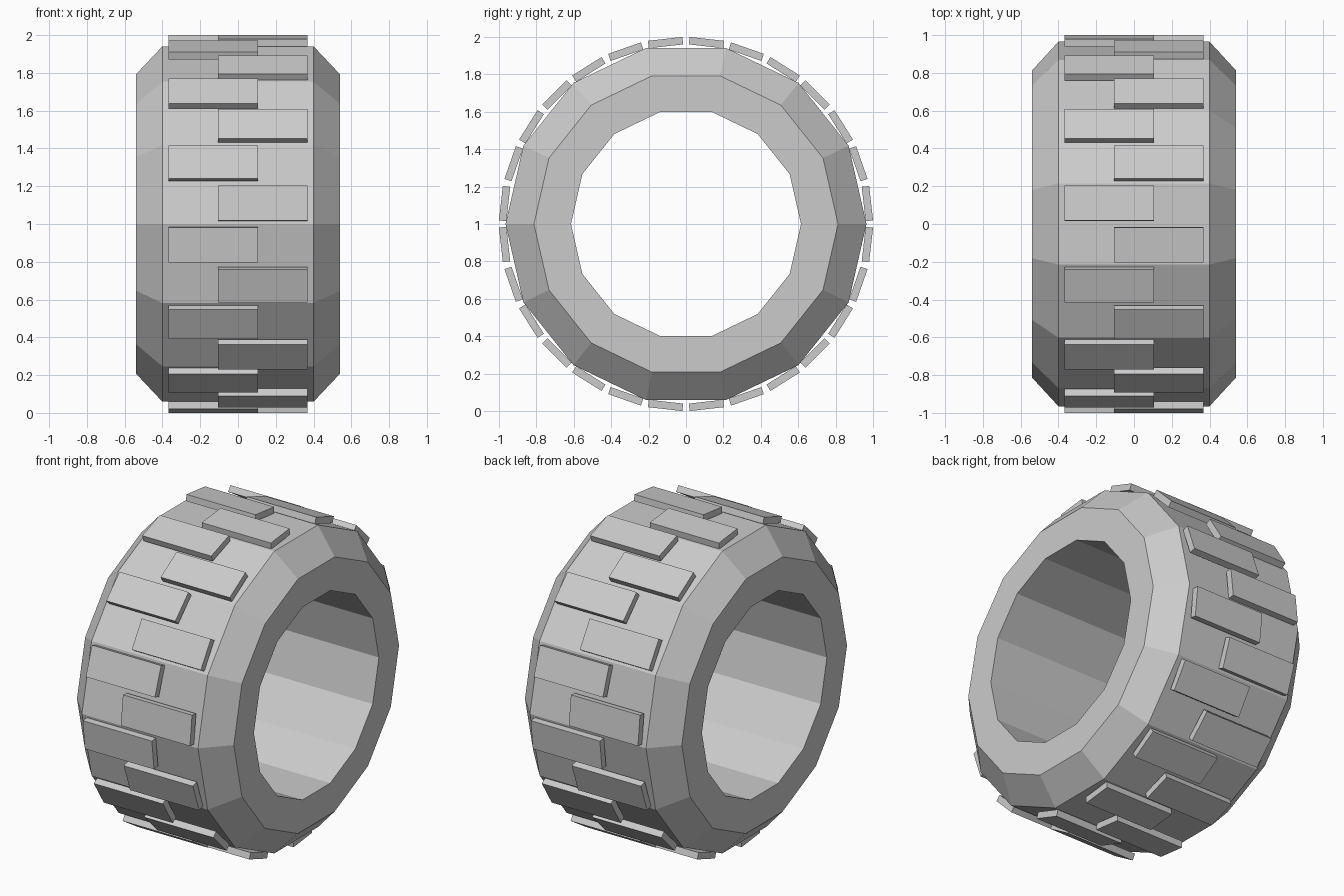
import bpy, bmesh, math
from mathutils import Matrix

if "Cube" in bpy.data.objects:
    bpy.data.objects.remove(bpy.data.objects["Cube"])

SIDES, BLOCKS = 14, 28
CENTRE = Matrix.Translation((0, 0, 1))


def finish(bm, name):
    bm.transform(CENTRE)
    bmesh.ops.recalc_face_normals(bm, faces=bm.faces)
    mesh = bpy.data.meshes.new(name)
    bm.to_mesh(mesh)
    bm.free()
    obj = bpy.data.objects.new(name, mesh)
    bpy.context.collection.objects.link(obj)
    return obj


# Tyre body: closed (x, radius) profile swept around the x axis
profile = [(-0.54, 0.615), (-0.54, 0.813), (-0.4, 0.965),
           (0.4, 0.965), (0.54, 0.813), (0.54, 0.615)]
bm = bmesh.new()
rings = []
for i in range(SIDES):
    a = math.tau * i / SIDES
    rings.append([bm.verts.new((x, -r * math.cos(a), r * math.sin(a)))
                  for x, r in profile])
n = len(profile)
for i in range(SIDES):
    r0, r1 = rings[i], rings[(i + 1) % SIDES]
    for j in range(n):
        k = (j + 1) % n
        bm.faces.new((r0[j], r0[k], r1[k], r1[j]))
finish(bm, "tyre_body")

# Tread blocks: staggered left and right, two per side of the tyre
bm = bmesh.new()
for i in range(BLOCKS):
    a = math.tau * (i + 0.5) / BLOCKS
    x = 0.131 if i % 2 == 0 else -0.131
    place = (Matrix.Rotation(-a, 4, 'X')
             @ Matrix.Translation((x, -0.976, 0))
             @ Matrix.Diagonal((0.476, 0.04, 0.185, 1)))
    bmesh.ops.create_cube(bm, size=1, matrix=place)
finish(bm, "tread_blocks")
